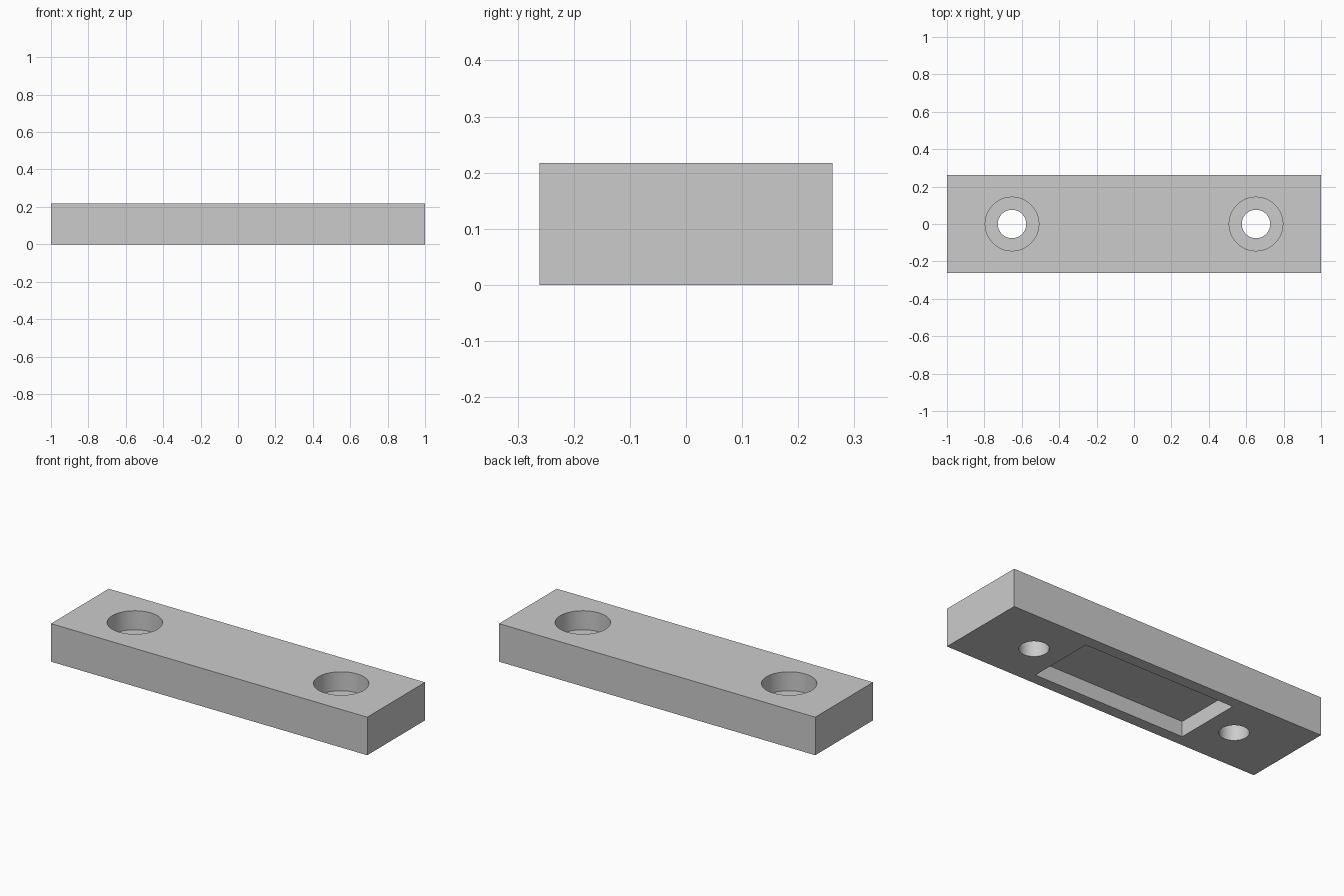
import bpy
import bmesh
import math
from mathutils import Matrix

if "Cube" in bpy.data.objects:
    bpy.data.objects.remove(bpy.data.objects["Cube"], do_unlink=True)

MM = 2 / 46                     # the plate is 46 x 12 x 5 millimetres
LENGTH, WIDTH, HEIGHT = 46 * MM, 12 * MM, 5 * MM
HOLE_X = 15 * MM
OVER = 0.05                     # how far cutters reach past the surface

grey = bpy.data.materials.new("plain grey")
grey.use_nodes = True
colour = (0.6, 0.6, 0.6, 1)
grey.diffuse_color = colour
grey.node_tree.nodes["Principled BSDF"].inputs["Base Color"].default_value = colour


def make_object(name, bm):
    mesh = bpy.data.meshes.new(name)
    bm.to_mesh(mesh)
    bm.free()
    mesh.materials.append(grey)
    obj = bpy.data.objects.new(name, mesh)
    bpy.context.scene.collection.objects.link(obj)
    return obj


def box(name, x, y, z_low, z_high):
    bm = bmesh.new()
    place = Matrix.Translation((0, 0, (z_low + z_high) / 2))
    size = Matrix.Diagonal((x, y, z_high - z_low, 1))
    bmesh.ops.create_cube(bm, size=1, matrix=place @ size)
    return make_object(name, bm)


def cylinder(name, x, radius, z_low, z_high):
    bm = bmesh.new()
    bmesh.ops.create_cone(bm, cap_ends=True, segments=64, radius1=radius,
                          radius2=radius, depth=z_high - z_low,
                          matrix=Matrix.Translation((x, 0, (z_low + z_high) / 2)))
    return make_object(name, bm)


# Plate, with a rectangular pocket underneath and two counterbored screw holes
plate = box("mounting_plate", LENGTH, WIDTH, 0, HEIGHT)
cutters = [box("pocket_cutter", 22 * MM, 9 * MM, -OVER, 2 * MM)]
for side, x in (("left", HOLE_X), ("right", -HOLE_X)):
    cutters.append(cylinder(side + "_counterbore_cutter", x, 3.3 * MM,
                            HEIGHT - 2.5 * MM, HEIGHT + OVER))
    cutters.append(cylinder(side + "_hole_cutter", x, 1.75 * MM,
                            -OVER, HEIGHT + OVER))

# Apply the cuts and remove the cutters
bpy.context.view_layer.objects.active = plate
plate.select_set(True)
for cutter in cutters:
    cutter.hide_render = True
    cut = plate.modifiers.new(cutter.name, 'BOOLEAN')
    cut.operation = 'DIFFERENCE'
    cut.solver = 'EXACT'
    cut.object = cutter
    bpy.ops.object.modifier_apply(modifier=cut.name)
    bpy.data.objects.remove(cutter, do_unlink=True)

# Round hole walls, sharp edges everywhere else
bpy.ops.object.shade_smooth_by_angle(angle=math.radians(30))
